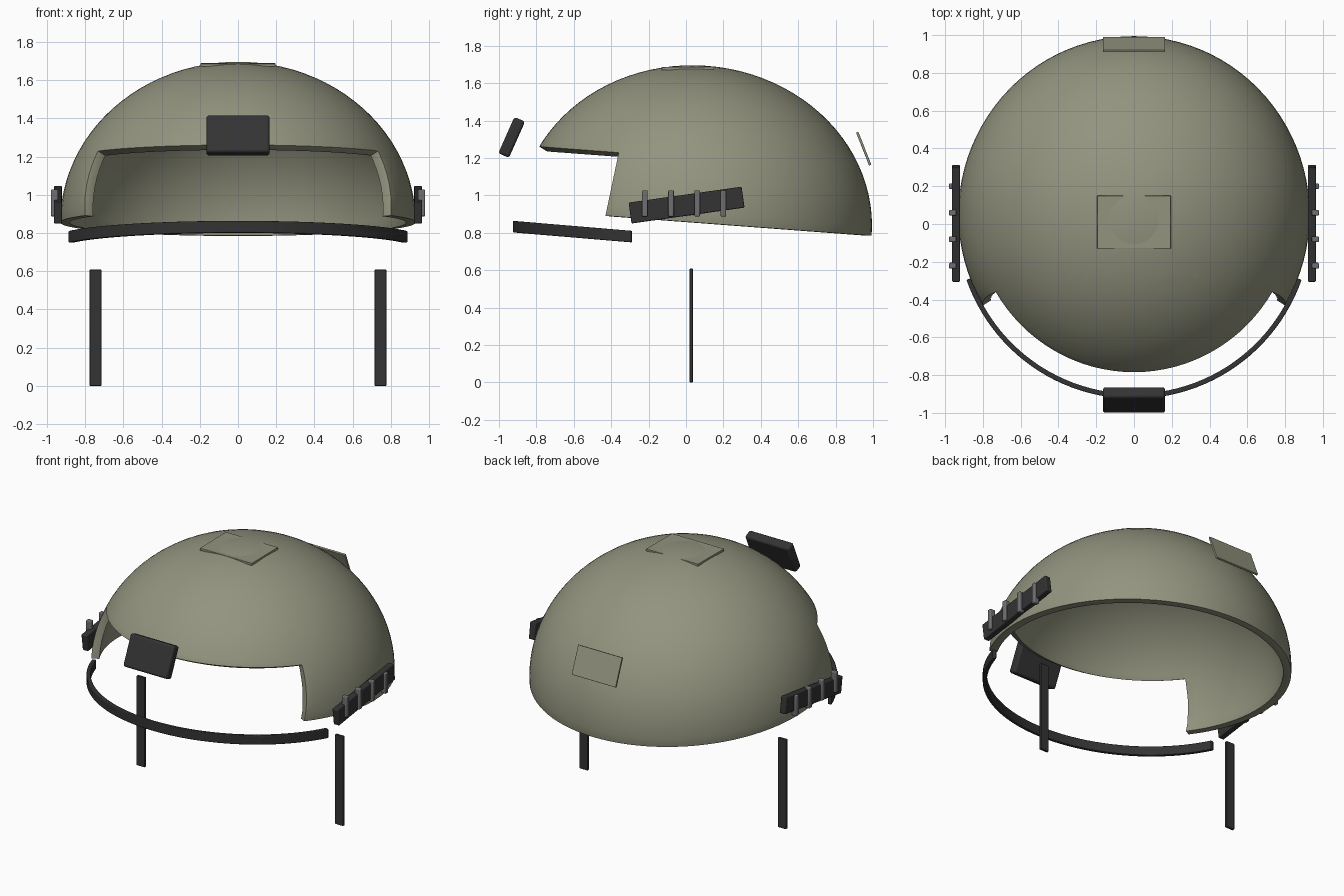
import bpy, bmesh
from math import sin, cos, pi, radians
from mathutils import Vector, Matrix

if "Cube" in bpy.data.objects:
    bpy.data.objects.remove(bpy.data.objects["Cube"])


def material(name, color):
    m = bpy.data.materials.new(name)
    m.use_nodes = True
    m.diffuse_color = (*color, 1)
    m.node_tree.nodes["Principled BSDF"].inputs["Base Color"].default_value = (*color, 1)
    return m


OLIVE = material("olive_grey", (0.29, 0.295, 0.21))
BLACK = material("soft_black", (0.033, 0.033, 0.034))
STEEL = material("mid_grey", (0.16, 0.16, 0.17))


def finish(bm, name, mat, bevel=0.0, thickness=0.0):
    """Turn a bmesh into a smooth-by-angle object with optional shell and bevel."""
    bmesh.ops.recalc_face_normals(bm, faces=bm.faces)
    me = bpy.data.meshes.new(name)
    bm.to_mesh(me)
    bm.free()
    me.materials.append(mat)
    ob = bpy.data.objects.new(name, me)
    bpy.context.collection.objects.link(ob)
    if thickness:
        s = ob.modifiers.new("Shell", "SOLIDIFY")
        s.thickness = thickness
        s.offset = -1
        s.use_even_offset = True
    if bevel:
        b = ob.modifiers.new("Rounded edges", "BEVEL")
        b.width = bevel
        b.segments = 3
        b.limit_method = "ANGLE"
        b.angle_limit = radians(40)
    bpy.ops.object.select_all(action="DESELECT")
    ob.select_set(True)
    bpy.context.view_layer.objects.active = ob
    bpy.ops.object.shade_smooth_by_angle(angle=radians(35))
    return ob


def box(name, mat, center, size, tilt=0.0, bevel=0.006):
    """Box tilted about the x axis by a number of degrees."""
    bm = bmesh.new()
    bmesh.ops.create_cube(bm, size=1, matrix=Matrix.Diagonal((*size, 1)))
    bm.transform(Matrix.Translation(center) @ Matrix.Rotation(radians(tilt), 4, "X"))
    return finish(bm, name, mat, bevel)


# Helmet shell: tilted half ellipsoid with a face opening
TILT = Matrix.Translation((0, 0.05, 0.855)) @ Matrix.Rotation(-0.075, 4, "X")
bm = bmesh.new()
bmesh.ops.create_uvsphere(bm, u_segments=96, v_segments=48, radius=1)
bm.transform(Matrix.Diagonal((0.93, 0.945, 0.84, 1)))


def cut(faces, point, normal, clear=False):
    geom = set(faces)
    for f in faces:
        geom.update(f.edges)
        geom.update(f.verts)
    bmesh.ops.bisect_plane(bm, geom=list(geom), plane_co=point, plane_no=normal,
                           dist=1e-5, clear_outer=clear)


cut(bm.faces[:], (0, 0, 0), (0, 0, -1), clear=True)
side_point, side_normal = Vector((0, -0.482, 0)), Vector((0, 0.34, -0.045)).normalized()
BROW = 0.342


def in_front(f):
    return (f.calc_center_median() - side_point).dot(side_normal) < 0


cut(bm.faces[:], side_point, side_normal)
cut([f for f in bm.faces if in_front(f)], (0, 0, BROW), (0, 0, 1))
opening = [f for f in bm.faces if in_front(f) and f.calc_center_median().z < BROW]
bmesh.ops.delete(bm, geom=opening, context="FACES")
bm.transform(TILT)
finish(bm, "helmet_shell", OLIVE, bevel=0.018, thickness=0.05)

# Flat patches on the crown and behind
box("crown_patch", OLIVE, (0, 0.01, 1.679), (0.39, 0.28, 0.016), tilt=0.5, bevel=0.002)
box("rear_patch", OLIVE, (0, 0.95, 1.25), (0.33, 0.013, 0.19), tilt=21.5, bevel=0.002)

# Front mount block
box("front_mount", BLACK, (0, -0.932, 1.31), (0.33, 0.062, 0.212), tilt=-24, bevel=0.014)

# Curved brow band, swept around the front
bm = bmesh.new()
steps = 48
rings = []
for i in range(steps + 1):
    a = pi + radians(19.3) + (pi - 2 * radians(19.3)) * i / steps
    ring = []
    for r, h in ((0.94, -0.031), (0.94, 0.031), (0.914, 0.031), (0.914, -0.031)):
        y = 0.015 + r * sin(a)
        ring.append(bm.verts.new((r * cos(a), y, 0.78 - 0.084 * (y + 0.295) + h)))
    rings.append(ring)
for p, q in zip(rings, rings[1:]):
    for k in range(4):
        n = (k + 1) % 4
        bm.faces.new((p[k], p[n], q[n], q[k]))
bm.faces.new(rings[0])
bm.faces.new(rings[-1])
finish(bm, "front_band", BLACK, bevel=0.005)

# Side rails with ribs, and hanging straps
for side, s in (("left", 1), ("right", -1)):
    box(f"{side}_rail", BLACK, (s * 0.942, 0.003, 0.948), (0.042, 0.61, 0.113), tilt=8)
    for i in range(4):
        box(f"{side}_rail_rib_{i + 1}", STEEL, (s * 0.96, -0.22 + 0.14 * i, 0.957),
            (0.038, 0.03, 0.14))
    box(f"{side}_strap", BLACK, (s * 0.745, 0.028, 0.304), (0.062, 0.018, 0.608), bevel=0.004)
